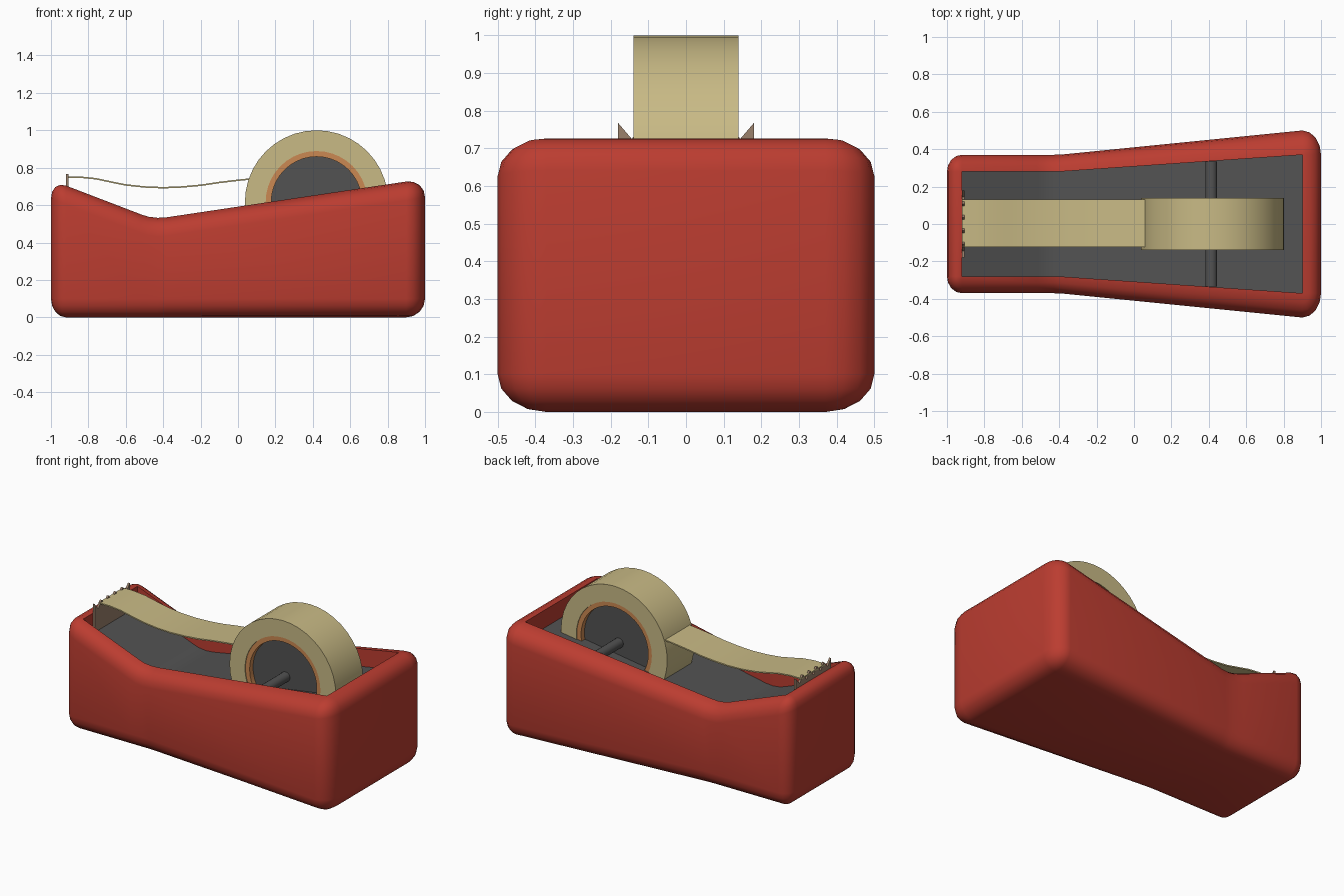
import bpy, bmesh, math
from math import sin, cos, pi

if "Cube" in bpy.data.objects:
    bpy.data.objects.remove(bpy.data.objects["Cube"])


def material(name, rgb):
    m = bpy.data.materials.new(name)
    m.diffuse_color = (*rgb, 1)
    m.use_nodes = True
    m.node_tree.nodes["Principled BSDF"].inputs["Base Color"].default_value = m.diffuse_color
    return m


RED = material("red_plastic", (0.50, 0.046, 0.030))
GREY = material("dark_grey", (0.085, 0.085, 0.085))
TAPE = material("tan_tape", (0.58, 0.49, 0.235))
CARD = material("orange_card", (0.60, 0.25, 0.085))
METAL = material("brown_metal", (0.33, 0.22, 0.15))


def make(name, verts, faces, mat, angle=40):
    me = bpy.data.meshes.new(name)
    me.from_pydata(verts, [], faces)
    bm = bmesh.new()
    bm.from_mesh(me)
    bmesh.ops.remove_doubles(bm, verts=bm.verts, dist=1e-5)
    bmesh.ops.recalc_face_normals(bm, faces=bm.faces)
    bm.to_mesh(me)
    bm.free()
    me.materials.append(mat)
    ob = bpy.data.objects.new(name, me)
    bpy.context.collection.objects.link(ob)
    bpy.ops.object.select_all(action='DESELECT')
    bpy.context.view_layer.objects.active = ob
    ob.select_set(True)
    bpy.ops.object.shade_smooth_by_angle(angle=math.radians(angle))
    return ob


def interp(pts, x):
    for (x0, z0), (x1, z1) in zip(pts, pts[1:]):
        if x <= x1:
            break
    return z0 + (z1 - z0) * (x - x0) / (x1 - x0)


# side profile of the body's top and half width of its opening
TOP = [(-1, .735), (-.52, .551), (-.48, .538), (-.43, .532), (-.38, .535), (1, .741)]
WIDTH = [(-1, .28), (-.4, .28), (.9, .37)]
STATIONS = [-.92, -.52, -.48, -.43, -.38, .9]
DEPTH, R, SEG = .115, .1, 4


def top_z(x):
    return interp(TOP, x)


# body: columns of (opening point, outward reach) around the plan
half = []
for x in STATIONS:
    t = (x + .92) / 1.82
    rx, ry = .08 + .02 * t, interp([(-1, .09), (-.4, .09), (.9, .13)], x)
    if x == -.92:
        angles = [pi - i * pi / 2 / SEG for i in range(SEG + 1)]
    elif x == .9:
        angles = [pi / 2 - i * pi / 2 / SEG for i in range(SEG + 1)]
    else:
        angles = [pi / 2]
    half += [(x, interp(WIDTH, x), rx * cos(a), ry * sin(a)) for a in angles]
columns = half + [(x, -y, dx, -dy) for x, y, dx, dy in reversed(half)]

arc = [i * pi / 2 / SEG for i in range(SEG + 1)]
verts = []
for a in reversed(arc):                      # rounded bottom edge
    verts += [(x + dx * cos(a), y + dy * cos(a), R * (1 - sin(a))) for x, y, dx, dy in columns]
for a in arc:                                # rounded rim
    verts += [(x + dx * cos(a), y + dy * cos(a), top_z(x + dx * cos(a)) - R * (1 - sin(a)))
              for x, y, dx, dy in columns]
verts += [(x, y, top_z(x) - DEPTH) for x, y, dx, dy in columns]   # inner wall
n = len(columns)
rings = len(verts) // n
faces = [(r * n + i, r * n + (i + 1) % n, (r + 1) * n + (i + 1) % n, (r + 1) * n + i)
         for r in range(rings - 1) for i in range(n)]
faces += [(i, i + 1, n - 2 - i, n - 1 - i) for i in range(n // 2 - 1)]   # underside
make("body", verts, faces, RED)

# grey floor inside the opening
verts = []
for x in STATIONS:
    w = interp(WIDTH, x)
    verts += [(x, -w, top_z(x) - DEPTH), (x, w, top_z(x) - DEPTH)]
make("inner_floor", verts,
     [(2 * i, 2 * i + 2, 2 * i + 3, 2 * i + 1) for i in range(len(STATIONS) - 1)], GREY)


# round parts along y: a closed (radius, y) section turned around the axle
def lathe(name, section, mat, count=40, cx=.42, cz=.617):
    k = len(section)
    vs = [(cx + r * cos(2 * pi * i / count), y, cz + r * sin(2 * pi * i / count))
          for i in range(count) for r, y in section]
    fs = [(i * k + j, i * k + (j + 1) % k, (i + 1) % count * k + (j + 1) % k,
           (i + 1) % count * k + j) for i in range(count) for j in range(k)]
    return make(name, vs, fs, mat)


def ring(name, r0, r1, w, mat):
    lathe(name, [(r0, -w), (r1, -w), (r1, w), (r0, w)], mat)


def disc(name, r, w, mat, count, cx=.42):
    vs = [(cx + r * cos(2 * pi * i / count), y, .617 + r * sin(2 * pi * i / count))
          for y in (-w, w) for i in range(count)]
    fs = [(i, (i + 1) % count, count + (i + 1) % count, count + i) for i in range(count)]
    fs += [tuple(range(count)), tuple(range(count, 2 * count))]
    make(name, vs, fs, mat)


ring("tape_roll", .272, .383, .14, TAPE)
ring("roll_core", .242, .272, .135, CARD)
disc("hub", .243, .10, GREY, 40)
disc("axle", .032, .335, GREY, 16, .413)

# loose strip of tape from the roll to the blade
path = [(-.92, .749), (-.84, .749), (-.76, .741), (-.68, .724), (-.6, .708), (-.5, .697),
        (-.4, .693), (-.3, .697), (-.2, .706), (-.1, .721), (0, .733), (.07, .74)]
verts = [(x, y, z + h) for x, z in path
         for y, h in ((-.122, -.004), (.13, -.004), (.13, .004), (-.122, .004))]
faces = [(i * 4 + j, i * 4 + (j + 1) % 4, i * 4 + 4 + (j + 1) % 4, i * 4 + 4 + j)
         for i in range(len(path) - 1) for j in range(4)]
faces += [(0, 1, 2, 3), tuple(range(len(verts) - 4, len(verts)))]
make("tape_strip", verts, faces, TAPE)

# toothed cutting blade
teeth = [(-.18 + .036 * i, .767 if i % 2 == 0 else .725) for i in range(11)]
m = len(teeth)
verts = []
for x in (-.919, -.906):
    verts += [(x, y, z) for y, z in teeth] + [(x, y, .575) for y, z in teeth]
faces = []
for i in range(m - 1):
    for o in (0, 2 * m):
        faces.append((o + i, o + i + 1, o + m + i + 1, o + m + i))
    for o in (0, m):
        faces.append((o + i, o + i + 1, o + 2 * m + i + 1, o + 2 * m + i))
faces += [(i, m + i, 3 * m + i, 2 * m + i) for i in (0, m - 1)]
make("blade", verts, faces, METAL, 20)
